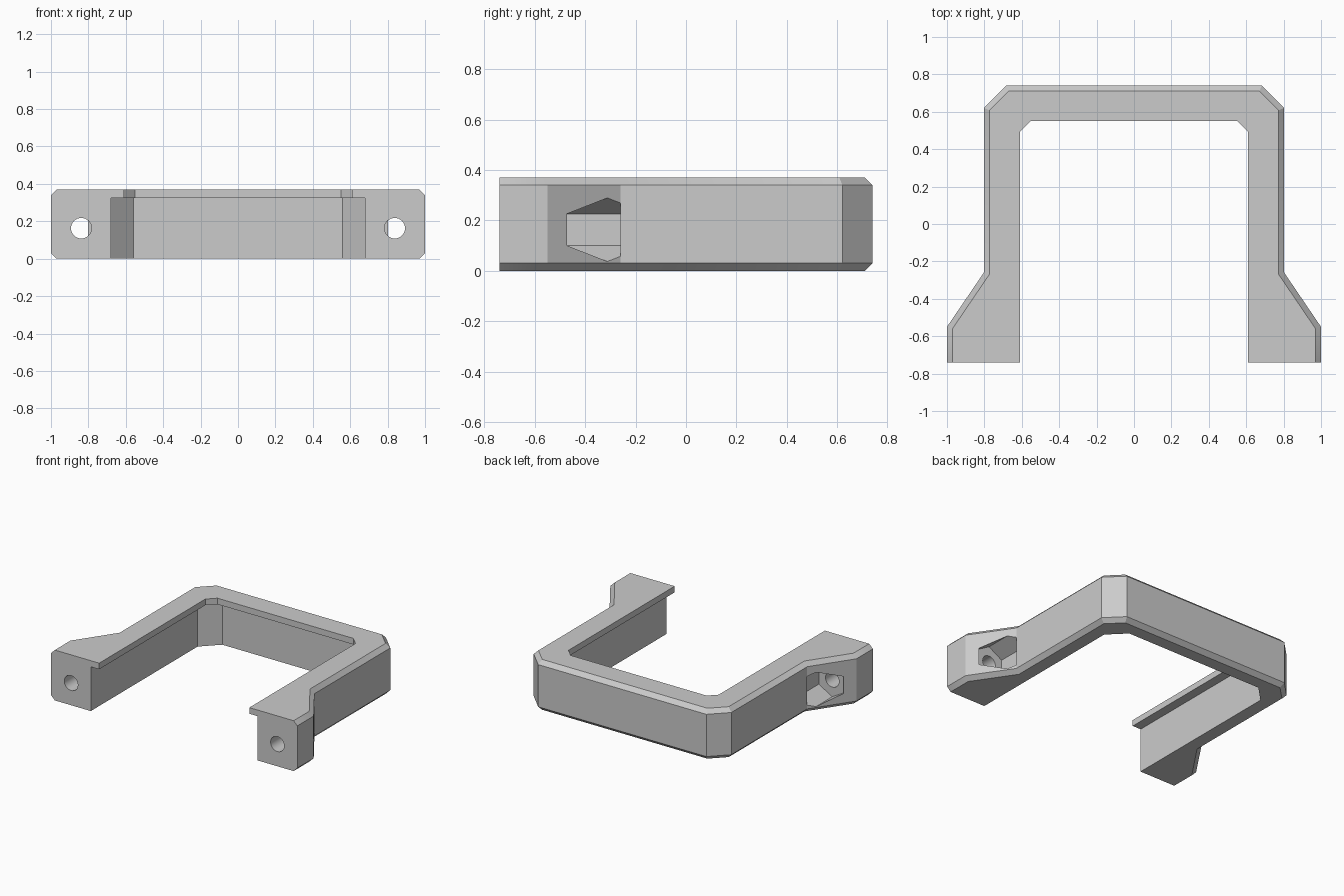
import bpy, bmesh, math
from mathutils import Matrix

if "Cube" in bpy.data.objects:
    bpy.data.objects.remove(bpy.data.objects["Cube"], do_unlink=True)

gray = bpy.data.materials.new("plain_gray")
gray.use_nodes = True
color = (0.6, 0.6, 0.6, 1)
gray.diffuse_color = color
gray.node_tree.nodes["Principled BSDF"].inputs["Base Color"].default_value = color

HEIGHT, BEVEL, LEDGE, LIP = 0.37, 0.03, 0.325, 0.068


def to_object(name, bm):
    bmesh.ops.recalc_face_normals(bm, faces=bm.faces)
    mesh = bpy.data.meshes.new(name)
    bm.to_mesh(mesh)
    bm.free()
    mesh.materials.append(gray)
    obj = bpy.data.objects.new(name, mesh)
    bpy.context.collection.objects.link(obj)
    return obj


def section(outer, inset, lip, wall):
    """Closed cross-section with bevelled outer edges and an inner top lip."""
    loop = [(inset, 0), (outer, BEVEL), (outer, HEIGHT - BEVEL), (inset, HEIGHT),
            (lip, HEIGHT), (lip, LEDGE), (wall, LEDGE), (wall, 0)]
    return [(p[0], p[1], z) for p, z in loop]


# U-shaped bracket: stations from the front foot to the back corner
half = [
    section((1, -.74), (.97, -.74), (.61, -.74), (.61 + LIP, -.74)),
    section((1, -.55), (.97, -.559), (.61, -.559), (.61 + LIP, -.559)),
    section((.803, -.26), (.773, -.269), (.61, -.269), (.61 + LIP, -.269)),
    section((.803, .62), (.773, .608), (.61, .492), (.61 + LIP, .5)),
    section((.683, .74), (.671, .71), (.552, .55), (.56, .55 + LIP)),
]
stations = half + [[(-x, y, z) for x, y, z in s] for s in reversed(half)]
bm = bmesh.new()
rings = [[bm.verts.new(p) for p in s] for s in stations]
for a, b in zip(rings, rings[1:]):
    for i in range(len(a)):
        j = (i + 1) % len(a)
        bm.faces.new((a[i], a[j], b[j], b[i]))
bm.faces.new(rings[0])
bm.faces.new(rings[-1])
bracket = to_object("mounting_bracket", bm)


def cutter(name, side, sides, radius, y0, y1):
    """Prism along y with a corner pointing up, cut out of the bracket."""
    bm = bmesh.new()
    place = (Matrix.Translation((side * .838, (y0 + y1) / 2, .163))
             @ Matrix.Rotation(math.pi / 2, 4, 'X'))
    bmesh.ops.create_cone(bm, cap_ends=True, segments=sides, radius1=radius,
                          radius2=radius, depth=y1 - y0, matrix=place)
    obj = to_object(name, bm)
    obj.hide_render = True
    mod = bracket.modifiers.new(name, 'BOOLEAN')
    mod.operation, mod.solver, mod.object = 'DIFFERENCE', 'EXACT', obj
    return obj


# Screw bores and hexagonal nut pockets in both feet
cutters = []
for side, label in ((1, "left"), (-1, "right")):
    cutters.append(cutter(label + "_nut_pocket", side, 6, .126, -.5, -.26))
    cutters.append(cutter(label + "_screw_bore", side, 32, .055, -.8, -.4))

bpy.context.view_layer.objects.active = bracket
bracket.select_set(True)
for mod in list(bracket.modifiers):
    bpy.ops.object.modifier_apply(modifier=mod.name)
for obj in cutters:
    bpy.data.objects.remove(obj, do_unlink=True)
bpy.ops.object.shade_smooth_by_angle(angle=math.radians(25))
